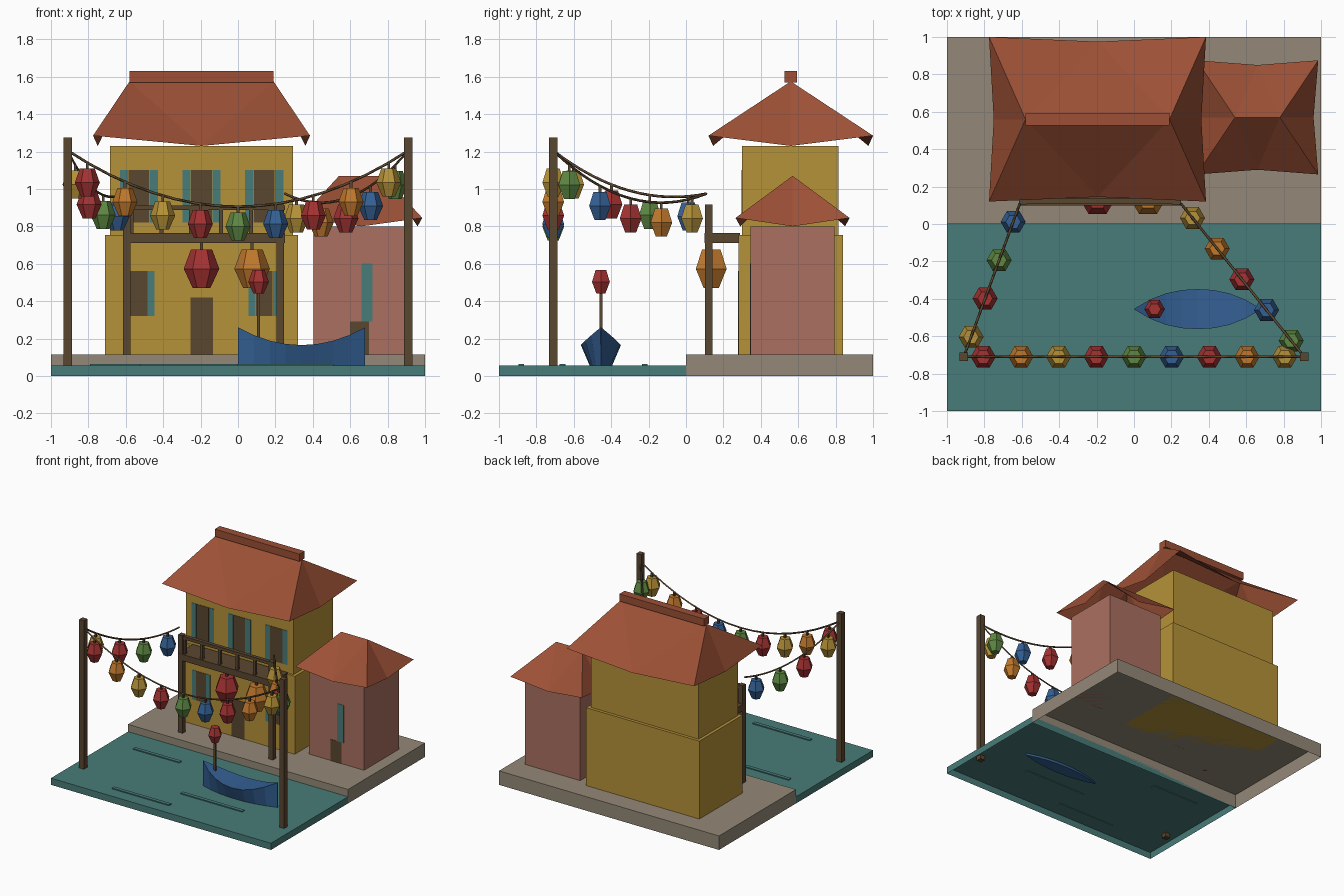
import bpy, bmesh, math
from mathutils import Vector

cube = bpy.data.objects.get("Cube")
if cube:
    bpy.data.objects.remove(cube)


def make_material(name, rgb):
    linear = [((c / 255 + 0.055) / 1.055) ** 2.4 for c in rgb] + [1]
    m = bpy.data.materials.new(name)
    m.use_nodes = True
    m.diffuse_color = linear
    m.node_tree.nodes["Principled BSDF"].inputs["Base Color"].default_value = linear
    return m


STONE = make_material("stone", (148, 137, 120))
TEAL = make_material("teal", (72, 124, 120))
OCHRE = make_material("ochre", (182, 146, 56))
PINK = make_material("pink_plaster", (170, 112, 96))
ROOF = make_material("roof_tile", (156, 80, 54))
WOOD = make_material("dark_wood", (90, 70, 48))
BLUE = make_material("blue", (52, 96, 148))
RED = make_material("red", (164, 50, 50))
ORANGE = make_material("orange", (192, 120, 44))
GREEN = make_material("green", (94, 136, 66))


def add_object(name, bm, mat):
    bmesh.ops.recalc_face_normals(bm, faces=bm.faces)
    mesh = bpy.data.meshes.new(name)
    bm.to_mesh(mesh)
    bm.free()
    mesh.materials.append(mat)
    ob = bpy.data.objects.new(name, mesh)
    bpy.context.collection.objects.link(ob)
    return ob


def box(name, mat, x, y, z, open_bottom=False):
    """Box from (min, max) pairs on each axis."""
    bm = bmesh.new()
    bmesh.ops.create_cube(bm, size=1)
    for v in bm.verts:
        v.co = [r[0] if c < 0 else r[1] for c, r in zip(v.co, (x, y, z))]
    if open_bottom:
        under = [f for f in bm.faces if f.calc_center_median().z < z[0] + 0.001]
        bmesh.ops.delete(bm, geom=under, context='FACES')
    return add_object(name, bm, mat)


def post(name, mat, x, y, z, half):
    return box(name, mat, (x - half, x + half), (y - half, y + half), z)


def loft(name, mat, rings):
    """Skin closed rings of equal length and cap both ends."""
    bm = bmesh.new()
    loops = [[bm.verts.new(p) for p in ring] for ring in rings]
    n = len(loops[0])
    for a, b in zip(loops, loops[1:]):
        for i in range(n):
            j = (i + 1) % n
            bm.faces.new((a[i], a[j], b[j], b[i]))
    bm.faces.new(loops[0])
    bm.faces.new(loops[-1])
    bmesh.ops.remove_doubles(bm, verts=bm.verts, dist=0.0005)
    return add_object(name, bm, mat)


def lantern(name, mat, x, y, z, radius, height):
    rings = []
    for f, h in ((0.5, -0.5), (1, 0), (0.6, 0.5)):
        rings.append([(x + radius * f * math.cos(k * math.pi / 3),
                       y + radius * f * math.sin(k * math.pi / 3),
                       z + h * height) for k in range(6)])
    return loft(name, mat, rings)


def hip_roof(name, x, y, ridge_half, z_ridge, z_corner, z_mid, inset=0.025):
    """Open roof shell with upturned corners and sagging eaves."""
    cx, cy = sum(x) / 2, sum(y) / 2
    bm = bmesh.new()
    V = lambda *p: bm.verts.new(p)
    left, right = V(cx - ridge_half, cy, z_ridge), V(cx + ridge_half, cy, z_ridge)
    corner = [[V(px, py, z_corner) for px in x] for py in y]
    for row, py, s in ((corner[0], y[0], 1), (corner[1], y[1], -1)):
        mid = V(cx, py + s * inset, z_mid)
        for tri in ((row[0], mid, left), (mid, right, left), (mid, row[1], right)):
            bm.faces.new(tri)
    for i, top, s in ((0, left, 1), (1, right, -1)):
        mid = V(x[i] + s * inset, cy, z_mid)
        bm.faces.new((corner[0][i], mid, top))
        bm.faces.new((mid, corner[1][i], top))
    return add_object(name, bm, ROOF)


# Ground: water and quay, hollow underneath
box("water", TEAL, (-1, 1), (-1, 0), (0, 0.055), True)
box("stone_quay", STONE, (-1, 1), (0, 1), (0, 0.115), True)
for x, y, half in ((-0.58, -0.22, 0.21), (-0.26, -0.88, 0.26), (0.23, -0.66, 0.28)):
    box("ripple", TEAL, (x - half, x + half), (y - 0.015, y + 0.015), (0.05, 0.063))

# Main house and annex
box("house_lower_floor", OCHRE, (-0.71, 0.32), (0.28, 0.84), (0.115, 0.755))
box("house_upper_floor", OCHRE, (-0.685, 0.295), (0.3, 0.815), (0.755, 1.23))
hip_roof("house_roof", (-0.775, 0.385), (0.12, 1.0), 0.385, 1.575, 1.285, 1.23)
box("roof_ridge", ROOF, (-0.58, 0.19), (0.527, 0.593), (1.57, 1.63))
box("annex", PINK, (0.405, 0.905), (0.345, 0.795), (0.115, 0.8))
hip_roof("annex_roof", (0.335, 0.985), (0.265, 0.875), 0.12, 1.07, 0.845, 0.8)


# Windows, shutters and doors as thin plates
def plate(name, mat, x, half, wall, z):
    box(name, mat, (x - half, x + half), (wall - 0.003, wall + 0.003), z)


for wx in (-0.53, -0.195, 0.14):
    plate("upper_window", WOOD, wx, 0.055, 0.3, (0.82, 1.1))
    for s in (-1, 1):
        plate("upper_shutter", TEAL, wx + s * 0.08, 0.022, 0.3, (0.82, 1.1))
for wx in (-0.53, 0.14):
    plate("lower_window", WOOD, wx, 0.045, 0.28, (0.32, 0.56))
    for s in (-1, 1):
        plate("lower_shutter", TEAL, wx + s * 0.065, 0.018, 0.28, (0.32, 0.56))
plate("house_door", WOOD, -0.195, 0.06, 0.28, (0.115, 0.42))
plate("annex_shutter", TEAL, 0.69, 0.03, 0.345, (0.29, 0.6))
plate("annex_door", WOOD, 0.65, 0.05, 0.345, (0.115, 0.29))

# Balcony
box("balcony_deck", WOOD, (-0.615, 0.25), (0.1, 0.29), (0.712, 0.765))
box("balcony_rail", WOOD, (-0.615, 0.25), (0.107, 0.137), (0.887, 0.912))
for x in (-0.595, 0.225):
    post("balcony_post", WOOD, x, 0.122, (0.115, 0.918), 0.02)
for i in range(6):
    post("baluster", WOOD, -0.57 + i * 0.16, 0.122, (0.76, 0.89), 0.011)
for x, mat in ((-0.195, RED), (0.075, ORANGE)):
    lantern("balcony_lantern", mat, x, 0.135, 0.573, 0.095, 0.205)
    post("balcony_lantern_stem", WOOD, x, 0.135, (0.67, 0.72), 0.008)

# Mooring poles
for x in (-0.91, 0.91):
    post("mooring_pole", WOOD, x, -0.71, (0.02, 1.275), 0.022)


# Lantern strings hung on sagging ropes
def lantern_string(name, a, b, sag, stops, colours):
    a, b = Vector(a), Vector(b)

    def at(t):
        p = a.lerp(b, t)
        p.z -= sag * 4 * t * (1 - t)
        return p

    curve = bpy.data.curves.new(name, 'CURVE')
    curve.dimensions = '3D'
    curve.bevel_depth = 0.007
    curve.bevel_resolution = 0
    spline = curve.splines.new('POLY')
    spline.points.add(16)
    for i, p in enumerate(spline.points):
        p.co = (*at(i / 16), 1)
    curve.materials.append(WOOD)
    bpy.context.collection.objects.link(bpy.data.objects.new(name, curve))
    for t, mat in zip(stops, colours):
        p = at(t)
        lantern(name + "_lantern", mat, p.x, p.y, p.z - 0.107, 0.067, 0.15)
        post(name + "_stem", WOOD, p.x, p.y, (p.z - 0.035, p.z), 0.007)


left_pole, right_pole = (-0.91, -0.71, 1.205), (0.91, -0.71, 1.205)
lantern_string("front_rope", left_pole, right_pole, 0.3,
               [0.5 + k * 0.1107 for k in range(-4, 5)],
               [RED, ORANGE, OCHRE, RED, GREEN, BLUE, RED, ORANGE, OCHRE])
lantern_string("west_rope", left_pole, (-0.61, 0.11, 0.975), 0.1,
               [0.13 + k * 0.25 for k in range(4)], [OCHRE, RED, GREEN, BLUE])
lantern_string("east_rope", right_pole, (0.25, 0.11, 0.975), 0.14,
               [0.105 + k * 0.2 for k in range(5)], [GREEN, BLUE, RED, ORANGE, OCHRE])

# Boat with raised ends, a mast and a lantern
sections = []
for i in range(9):
    t = i / 4 - 1
    x, w = 0.34 + 0.34 * t, 0.106 * (1 - abs(t) ** 2.2) + 0.001
    rim = 0.165 + 0.095 * t * t
    sections.append([(x, -0.455 + w * f, z) for f, z in
                     ((-1, rim), (1, rim), (0.5, 0.04), (-0.5, 0.04))])
loft("boat_hull", BLUE, sections)
post("boat_mast", WOOD, 0.11, -0.455, (0.12, 0.46), 0.008)
lantern("boat_lantern", RED, 0.11, -0.455, 0.503, 0.055, 0.125)
